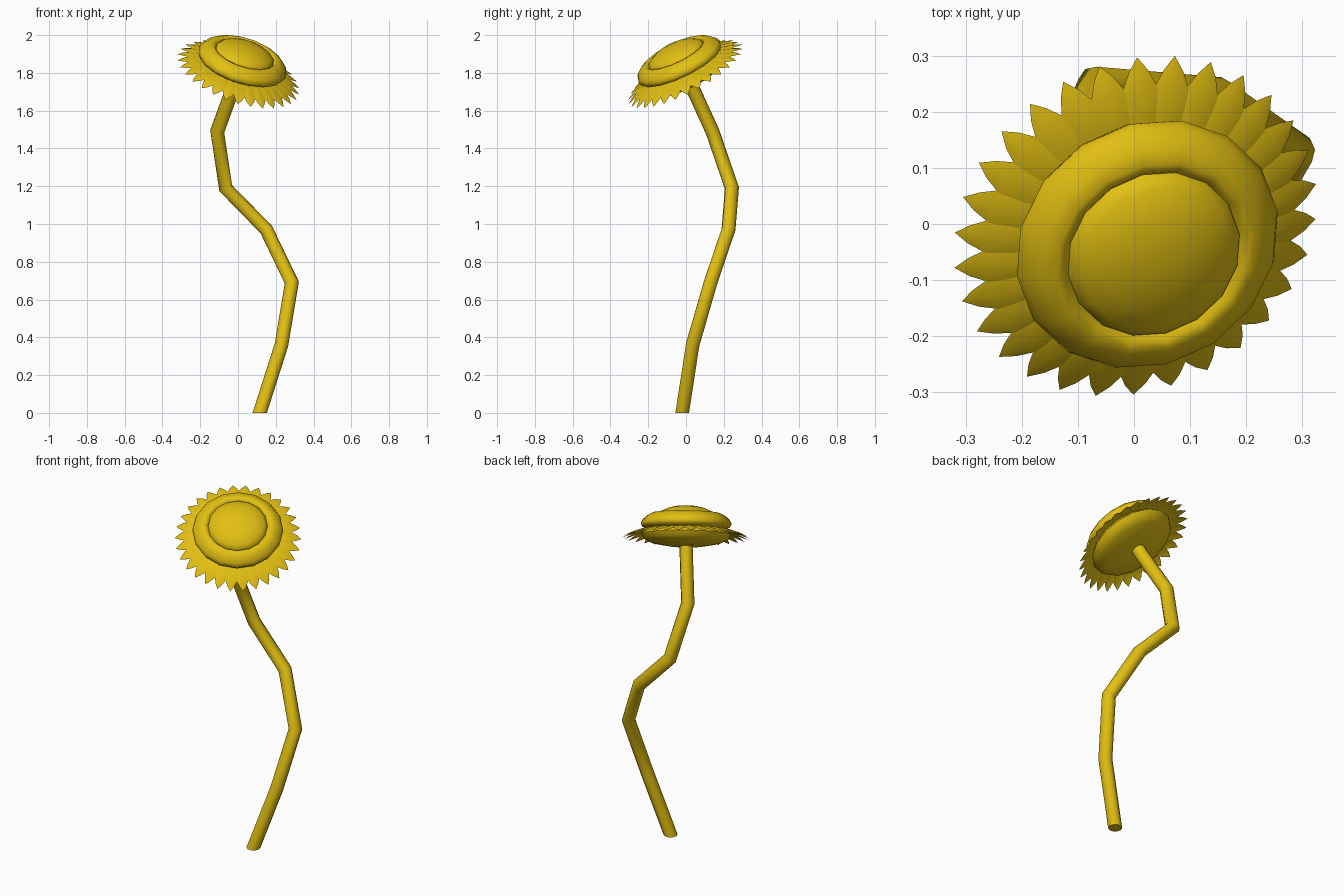
import bpy, bmesh, math
from mathutils import Vector, Matrix

cube = bpy.data.objects.get("Cube")
if cube:
    bpy.data.objects.remove(cube, do_unlink=True)

yellow = bpy.data.materials.new("golden_yellow")
yellow.use_nodes = True
yellow.diffuse_color = (0.76, 0.52, 0.006, 1)
yellow.node_tree.nodes["Principled BSDF"].inputs["Base Color"].default_value = yellow.diffuse_color

# Tilted frame of the flower head: local z is the direction it faces
FACING = Vector((0.28, -0.42, 0.863)).normalized()
UPHILL = (Vector((0, 0, 1)) - FACING * FACING.z).normalized()
SIDE = UPHILL.cross(FACING)
HEAD = Matrix.Translation((0, 0, 1.785)) @ Matrix((SIDE, UPHILL, FACING)).transposed().to_4x4()


def finish(name, bm, angle, matrix=Matrix()):
    bmesh.ops.recalc_face_normals(bm, faces=bm.faces)
    mesh = bpy.data.meshes.new(name)
    bm.to_mesh(mesh)
    bm.free()
    mesh.materials.append(yellow)
    obj = bpy.data.objects.new(name, mesh)
    bpy.context.collection.objects.link(obj)
    obj.matrix_world = matrix
    bpy.ops.object.select_all(action="DESELECT")
    obj.select_set(True)
    bpy.context.view_layer.objects.active = obj
    bpy.ops.object.shade_smooth_by_angle(angle=math.radians(angle))
    return obj


def lathe(name, profile, sides=16):
    """Spin a (radius, height) profile around the head axis."""
    bm = bmesh.new()
    verts = [bm.verts.new((r, 0, h)) for r, h in profile]
    edges = [bm.edges.new(pair) for pair in zip(verts, verts[1:])]
    bmesh.ops.spin(bm, geom=verts + edges, cent=(0, 0, 0), axis=(0, 0, 1),
                   angle=math.tau, steps=sides, use_duplicate=False)
    bmesh.ops.remove_doubles(bm, verts=bm.verts, dist=0.0005)
    return finish(name, bm, 60, HEAD)


# Seed dome, rounded ring around it, and the rounded back of the head
lathe("seed_dome", [(0, 0.182), (0.05, 0.179), (0.1, 0.168), (0.14, 0.15),
                    (0.158, 0.134), (0.161, 0.118)])
lathe("head_ring", [(0.155, 0.118), (0.168, 0.136), (0.185, 0.14), (0.21, 0.128),
                    (0.235, 0.105), (0.244, 0.085), (0.235, 0.066), (0.19, 0.056)])
lathe("head_back", [(0.19, 0.056), (0.228, 0.045), (0.24, 0.028), (0.225, 0.002),
                    (0.19, -0.018), (0.1, -0.035), (0, -0.04)])

# Petals: drooping, pointed leaves with a raised middle crease
PETALS = 30
OUTLINE = [(0.18, 0.02, 0.058), (0.235, 0.03, 0.052), (0.285, 0.032, 0.036),
           (0.315, 0.018, 0.022), (0.339, 0, 0.008)]
bm = bmesh.new()
for i in range(PETALS):
    turn = math.tau * i / PETALS
    lift = 0.012 * math.sin(turn)
    spin = Matrix.Rotation(turn, 4, "Z")
    rows = []
    for r, w, h in OUTLINE:
        h += lift * (r - 0.18) / 0.16
        rows.append([bm.verts.new(spin @ Vector((r, y, z)))
                     for y, z in ((-w, h - w * 0.2), (0, h), (w, h - w * 0.2))])
    for a, b in zip(rows, rows[1:]):
        for k in (0, 1):
            bm.faces.new((a[k], b[k], b[k + 1], a[k + 1]))
bmesh.ops.remove_doubles(bm, verts=bm.verts, dist=0.0001)
finish("petals", bm, 35, HEAD)

# Stem: a bent tube with mitred joints, cut level at the ground
PATH = [Vector(p) for p in ((0.115, -0.02, 0), (0.23, 0.035, 0.36), (0.285, 0.13, 0.69),
                            (0.15, 0.225, 0.97), (-0.065, 0.243, 1.19),
                            (-0.11, 0.14, 1.49), (-0.008, 0.012, 1.77))]
RADIUS, SIDES = 0.038, 10
bm = bmesh.new()
points = [PATH[0] + RADIUS * Vector((math.cos(a), math.sin(a), 0))
          for a in (math.tau * k / SIDES for k in range(SIDES))]
ring = [bm.verts.new(p) for p in points]
bm.faces.new(ring)
for i in range(1, len(PATH)):
    along = (PATH[i] - PATH[i - 1]).normalized()
    after = (PATH[i + 1] - PATH[i]).normalized() if i + 1 < len(PATH) else along
    miter = along + after
    points = [p + along * ((PATH[i] - p).dot(miter) / along.dot(miter)) for p in points]
    new = [bm.verts.new(p) for p in points]
    for k in range(SIDES):
        j = (k + 1) % SIDES
        bm.faces.new((ring[k], ring[j], new[j], new[k]))
    ring = new
bm.faces.new(ring)
finish("stem", bm, 50)
